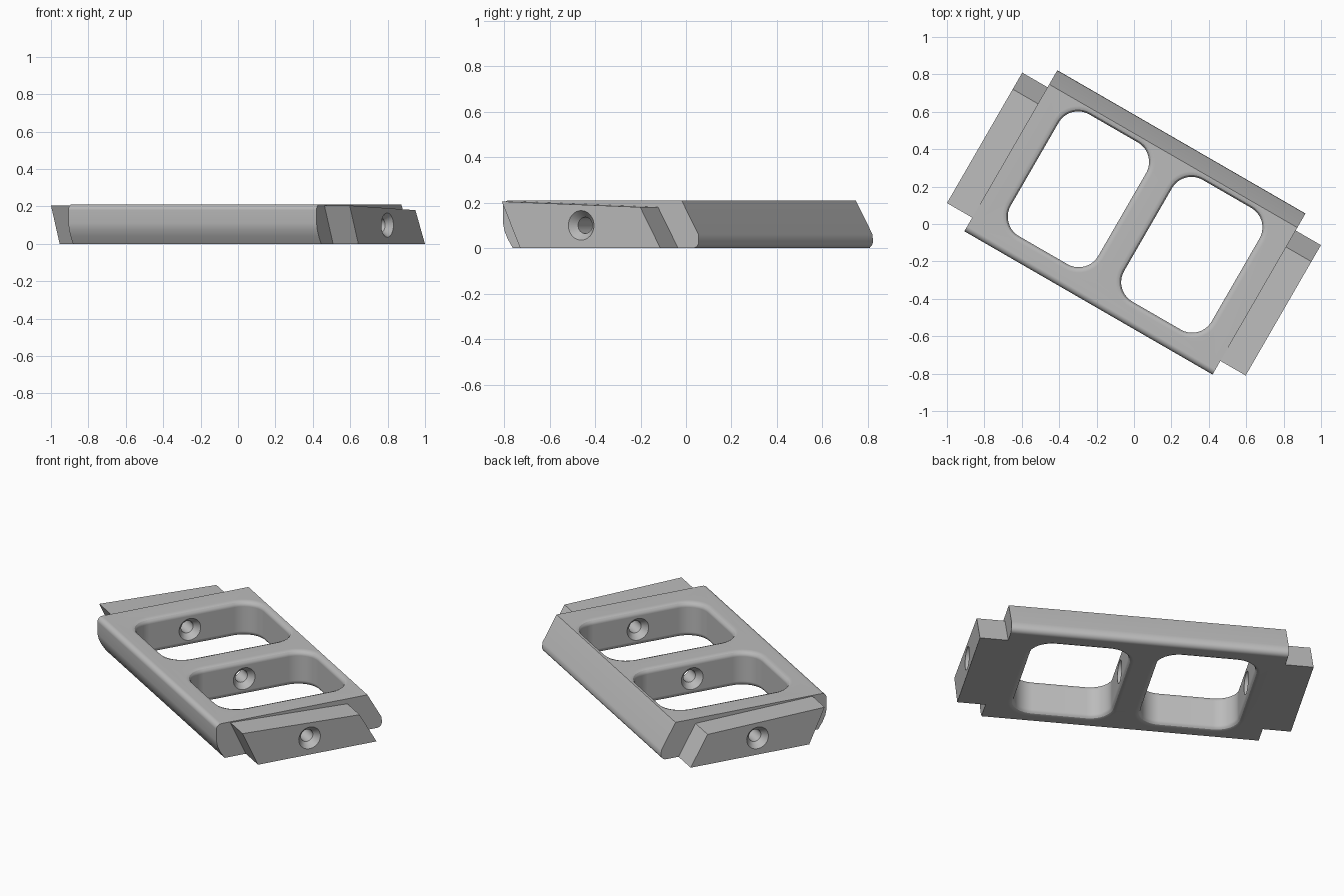
import bpy, bmesh, math

if "Cube" in bpy.data.objects:
    bpy.data.objects.remove(bpy.data.objects["Cube"])

TURN = -math.radians(30)      # the frame lies turned on the ground
H = 0.21                      # frame height
END = 0.766                   # half length of the frame body
TIP = 0.922                   # half length including the end tongues

grey = bpy.data.materials.new("plain_grey")
grey.diffuse_color = (0.5, 0.5, 0.5, 1)
grey.use_nodes = True
grey.node_tree.nodes["Principled BSDF"].inputs["Base Color"].default_value = grey.diffuse_color


def loft(name, rings):
    """Closed solid through rings of equal point count."""
    bm = bmesh.new()
    loops = [[bm.verts.new(p) for p in ring] for ring in rings]
    n = len(loops[0])
    for a, b in zip(loops, loops[1:]):
        for i in range(n):
            j = (i + 1) % n
            bm.faces.new((a[i], a[j], b[j], b[i]))
    bm.faces.new(loops[0])
    bm.faces.new(loops[-1])
    bmesh.ops.recalc_face_normals(bm, faces=bm.faces)
    me = bpy.data.meshes.new(name)
    bm.to_mesh(me)
    bm.free()
    me.materials.append(grey)
    ob = bpy.data.objects.new(name, me)
    ob.rotation_euler.z = TURN
    bpy.context.collection.objects.link(ob)
    return ob


def extrude_x(name, profile, x0, x1):
    return loft(name, [[(x, y, z) for y, z in profile] for x in (x0, x1)])


def arc(cy, cz, r, a0, a1, steps=6):
    return [(cy + r * math.cos(math.radians(a0 + (a1 - a0) * i / steps)),
             cz + r * math.sin(math.radians(a0 + (a1 - a0) * i / steps)))
            for i in range(steps + 1)]


def rounded_rect(x0, x1, y0, y1, r, grow, z):
    r += grow
    x0, x1, y0, y1 = x0 - grow, x1 + grow, y0 - grow, y1 + grow
    pts = []
    for cx, cy, a in ((x1 - r, y1 - r, 0), (x0 + r, y1 - r, 90),
                      (x0 + r, y0 + r, 180), (x1 - r, y0 + r, 270)):
        pts += arc(cx, cy, r, a, a + 90, 10)
    return [(x, y, z) for x, y in pts]


def window_cutter(x0, x1):
    """Rounded opening that flares out at both rims as a fillet."""
    r, n = 0.03, 6
    levels = [(-0.03, r)]
    angles = [math.pi / 2 * i / n for i in range(n + 1)]
    levels += [(r * math.sin(a), r * (1 - math.sin(math.acos(
        max(-1, min(1, 1 - math.sin(a))))))) for a in angles]
    levels += [(H - z, g) for z, g in reversed(levels[1:])]
    levels.append((H + 0.03, r))
    return loft("window_cutter",
                [rounded_rect(x0, x1, -0.364, 0.388, 0.12, g, z) for z, g in levels])


def hole_cutter():
    """Lengthwise bore with a countersink on every wall it meets."""
    half = [(0.045, 0.036), (0.08, 0.065), (0.098, 0.08), (0.602, 0.08),
            (0.62, 0.065), (0.655, 0.036), (0.887, 0.036), (TIP, 0.065), (0.952, 0.09)]
    stations = [(-x, r) for x, r in reversed(half)] + half
    return loft("hole_cutter",
                [[(x, r * math.cos(math.tau * i / 32), 0.1 + r * math.sin(math.tau * i / 32))
                  for i in range(32)] for x, r in stations])


def finish(ob, cutters):
    bpy.ops.object.select_all(action='DESELECT')
    ob.select_set(True)
    bpy.context.view_layer.objects.active = ob
    for c in cutters:
        m = ob.modifiers.new("cut", 'BOOLEAN')
        m.operation, m.solver, m.object = 'DIFFERENCE', 'EXACT', c
        bpy.ops.object.modifier_apply(modifier=m.name)
    bpy.ops.object.shade_smooth_by_angle(angle=math.radians(28))
    w = ob.modifiers.new("even_shading", 'WEIGHTED_NORMAL')
    w.keep_sharp = True


# Frame body: rounded front edge, sloped back with a rounded foot
profile = [(-0.437, 0), (-0.463, 0.04), (-0.479, 0.075), (-0.487, 0.11)]
profile += arc(-0.457, H - 0.03, 0.03, 180, 90)
profile += [(0.42, H), (0.505, 0.06)]
profile += arc(0.477, 0.03, 0.03, 0, -90)
body = extrude_x("frame_body", profile, -END, END)

# Slanted tongues on both ends
tongue = [(-0.403, 0.205), (0.30, 0.18), (0.402, 0), (-0.31, 0)]
tongues = [extrude_x("end_tongue_" + side, tongue, s * END, s * TIP)
           for side, s in (("left", -1), ("right", 1))]

# Two windows and the lengthwise bore
windows = [window_cutter(-0.62, -0.08), window_cutter(0.08, 0.62)]
bore = hole_cutter()
bpy.context.view_layer.update()
finish(body, windows + [bore])
for t in tongues:
    finish(t, [bore])
for c in windows + [bore]:
    bpy.data.objects.remove(c)
